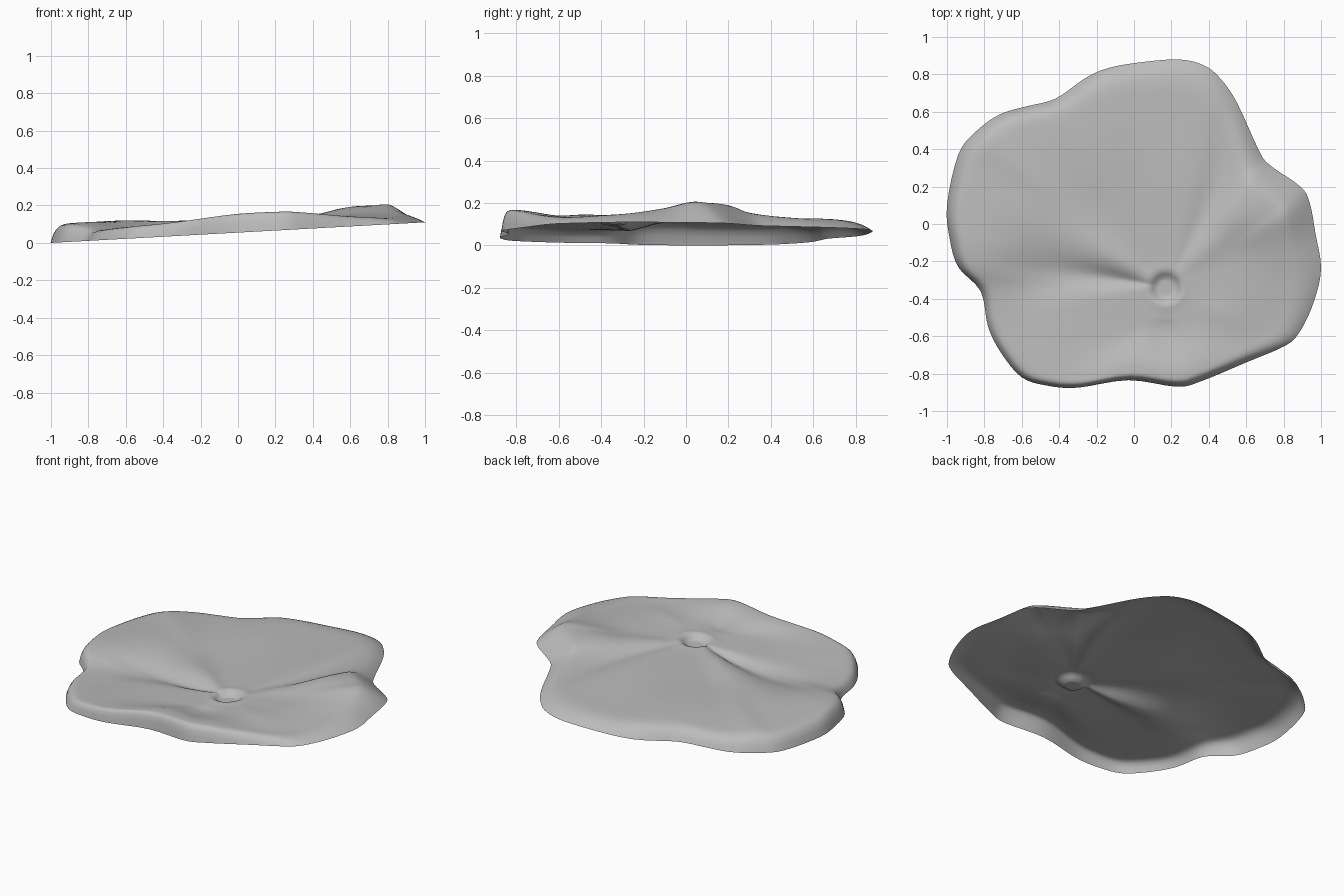
import bpy, bmesh, math
from mathutils import Vector

cube = bpy.data.objects.get("Cube")
if cube:
    bpy.data.objects.remove(cube, do_unlink=True)

# Lobed rim: x, y and height of the crest just inside it
RIM = [(-1, .1, .095), (-.94, .37, .09), (-.85, .49, .095), (-.72, .585, .08),
       (-.57, .63, .075), (-.42, .67, .075), (-.26, .78, .075), (-.15, .83, .065),
       (0, .86, .055), (.23, .88, .05), (.37, .85, .05), (.46, .78, .05),
       (.55, .65, .05), (.66, .41, .07), (.72, .32, .095), (.89, .2, .1),
       (.94, .11, .105), (.97, -.05, .075), (1, -.24, .05), (.96, -.42, .04),
       (.89, -.57, .035), (.81, -.65, .04), (.6, -.74, .06), (.36, -.84, .09),
       (.23, -.87, .1), (-.03, -.835, .1), (-.3, -.875, .08), (-.46, -.865, .07),
       (-.6, -.82, .065), (-.71, -.69, .06), (-.78, -.55, .055),
       (-.82, -.36, .06), (-.94, -.23, .09), (-.985, -.08, .1)]
DIMPLE = Vector((.17, -.34))
# Radiating folds: direction in degrees, bend, angular width, height, where full
FOLDS = [(168, 10, 9, -.03, .3), (146, 10, 13, .02, .3), (63, 0, 9, -.02, .6),
         (43, 0, 13, .022, .6), (270, 0, 14, -.01, .5), (335, 0, 12, .006, .6),
         (118, 0, 18, .01, .6)]
RINGS = 40
STEPS = 4


def smoothstep(a, b, v):
    t = min(1, max(0, (v - a) / (b - a)))
    return t * t * (3 - 2 * t)


def closed_spline(points, steps):
    """Smooth closed curve through all the points."""
    pts = [Vector(p) for p in points]
    n = len(pts)
    out = []
    for i in range(n):
        a, b, c, d = (pts[(i + k) % n] for k in (-1, 0, 1, 2))
        for s in range(steps):
            t = s / steps
            out.append(b + (c - a) * t / 2 + (2 * a - 5 * b + 4 * c - d) * t * t / 2
                       + (3 * b - a - 3 * c + d) * t ** 3 / 2)
    return out


def base_plane(x):
    return .055 + .055 * x


def sheet_height(t, radius, angle, crest):
    """Height of the sheet above its tilted base plane."""
    h = .06 + (crest - .06) * smoothstep(.4, .86, t)
    for direction, bend, width, height, full in FOLDS:
        off = (math.degrees(angle) - direction - bend * t + 180) % 360 - 180
        spread = smoothstep(.04, full, t) * (1 - smoothstep(.6, .95, t))
        h += height * spread * math.exp(-(off / width) ** 2)
    # Pit with a slightly raised lip
    h -= .028 * (1 - smoothstep(.045, .09, radius))
    h += .004 * math.exp(-((radius - .1) / .025) ** 2)
    # Skirt: steep at the front and left, gentle at the back and right
    power = 5.8 + 4.4 * math.cos(angle - math.radians(210))
    edge = max(0, (t - .82) / .18)
    return h * (1 - edge ** power)


# Sheet built as rings running from the pit out to the rim
bm = bmesh.new()
rim = closed_spline(RIM, STEPS)
centre = bm.verts.new((*DIMPLE, base_plane(DIMPLE.x) + .032))
rings = []
for k in range(1, RINGS + 1):
    u = k / RINGS
    # Rings sit closer together at the pit and at the rim
    t = .4 * u + .6 * smoothstep(0, 1, u)
    ring = []
    for p in rim:
        ray = p.xy - DIMPLE
        # Keep the innermost rings circular around the pit
        radius = .95 * t + (ray.length - .95) * t * smoothstep(.05, .4, t)
        pos = DIMPLE + ray.normalized() * radius
        z = sheet_height(t, radius, math.atan2(ray.y, ray.x), p.z)
        ring.append(bm.verts.new((*pos, base_plane(pos.x) + z)))
    rings.append(ring)

n = len(rim)
for i in range(n):
    j = (i + 1) % n
    bm.faces.new((centre, rings[0][i], rings[0][j]))
    for inner, outer in zip(rings, rings[1:]):
        bm.faces.new((inner[i], outer[i], outer[j], inner[j]))
bm.normal_update()
if centre.normal.z < 0:
    bmesh.ops.reverse_faces(bm, faces=bm.faces[:])
for face in bm.faces:
    face.smooth = True

mesh = bpy.data.meshes.new("lobed_sheet")
bm.to_mesh(mesh)
bm.free()
sheet = bpy.data.objects.new("lobed_sheet", mesh)
bpy.context.collection.objects.link(sheet)

# Plain grey
grey = bpy.data.materials.new("plain_grey")
grey.use_nodes = True
colour = (.5, .5, .5, 1)
grey.diffuse_color = colour
grey.node_tree.nodes["Principled BSDF"].inputs["Base Color"].default_value = colour
mesh.materials.append(grey)
